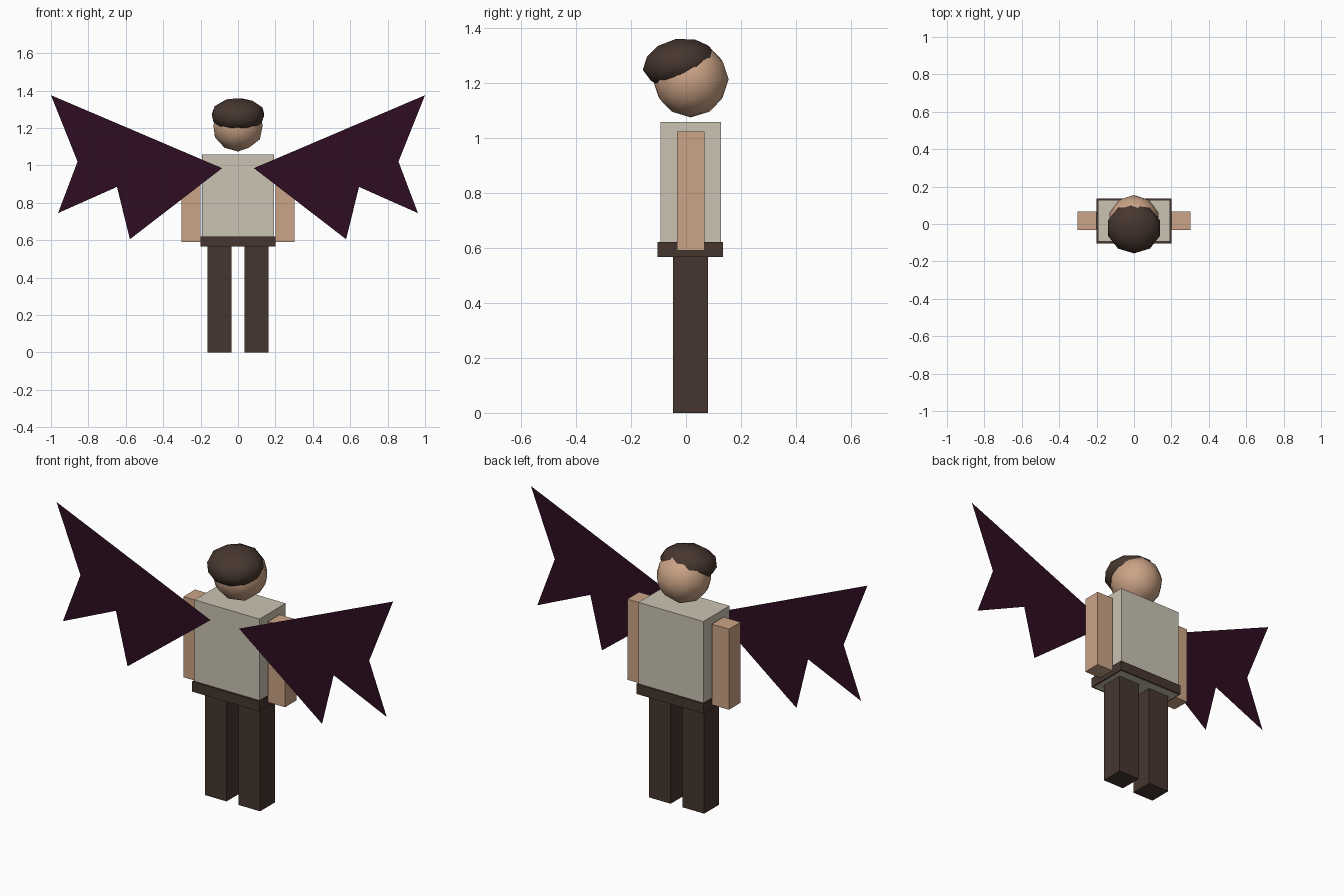
import bpy
import bmesh
from math import radians
from mathutils import Matrix, Vector

cube = bpy.data.objects.get("Cube")
if cube:
    bpy.data.objects.remove(cube, do_unlink=True)


def material(name, rgb):
    mat = bpy.data.materials.new(name)
    mat.use_nodes = True
    color = (*rgb, 1.0)
    mat.diffuse_color = color
    mat.node_tree.nodes["Principled BSDF"].inputs["Base Color"].default_value = color
    return mat


cream = material("cream cloth", (0.60, 0.55, 0.45))
skin = material("skin", (0.60, 0.37, 0.24))
brown = material("dark brown", (0.062, 0.037, 0.028))
plum = material("dark plum", (0.027, 0.004, 0.015))


def finish(name, bm, mat, smooth=False):
    mesh = bpy.data.meshes.new(name)
    for face in bm.faces:
        face.smooth = smooth
    bm.to_mesh(mesh)
    bm.free()
    mesh.materials.append(mat)
    obj = bpy.data.objects.new(name, mesh)
    bpy.context.collection.objects.link(obj)
    return obj


def box(name, mat, x, y, z):
    """Box filling three (low, high) ranges."""
    size = [b - a for a, b in (x, y, z)]
    mid = Vector([(a + b) / 2 for a, b in (x, y, z)])
    bm = bmesh.new()
    bmesh.ops.create_cube(bm, size=1, matrix=Matrix.Translation(mid) @ Matrix.Diagonal((*size, 1)))
    return finish(name, bm, mat)


def ball(name, mat, centre, radii, tilt=0):
    """Low-poly rounded form, tilted about x."""
    bm = bmesh.new()
    place = Matrix.Translation(centre) @ Matrix.Rotation(radians(tilt), 4, "X")
    bmesh.ops.create_icosphere(bm, subdivisions=2, radius=1,
                               matrix=place @ Matrix.Diagonal((*radii, 1)))
    return finish(name, bm, mat, smooth=True)


# Trunk
box("torso", cream, (-0.193, 0.193), (-0.093, 0.128), (0.566, 1.058))
box("waistband", brown, (-0.2, 0.2), (-0.103, 0.135), (0.567, 0.621))

# Head and hair
ball("head", skin, (0, 0.017, 1.212), (0.138, 0.138, 0.138))
ball("hair", brown, (0, -0.022, 1.27), (0.146, 0.137, 0.09), tilt=10)

# Flat jagged wing outline in x, z
wing_outline = [(0.085, 0.985), (0.578, 0.605), (0.647, 0.885),
                (0.962, 0.745), (0.858, 1.02), (1.0, 1.375)]

# Paired parts
for side, s in (("left", 1), ("right", -1)):
    span = lambda a, b: tuple(sorted((s * a, s * b)))
    box(side + "_arm", skin, span(0.2, 0.302), (-0.032, 0.067), (0.59, 1.023))
    box(side + "_leg", brown, span(0.035, 0.164), (-0.047, 0.08), (0, 0.58))
    bm = bmesh.new()
    points = wing_outline if s > 0 else wing_outline[::-1]
    bm.faces.new([bm.verts.new((s * x, -0.112, z)) for x, z in points])
    finish(side + "_wing", bm, plum)
